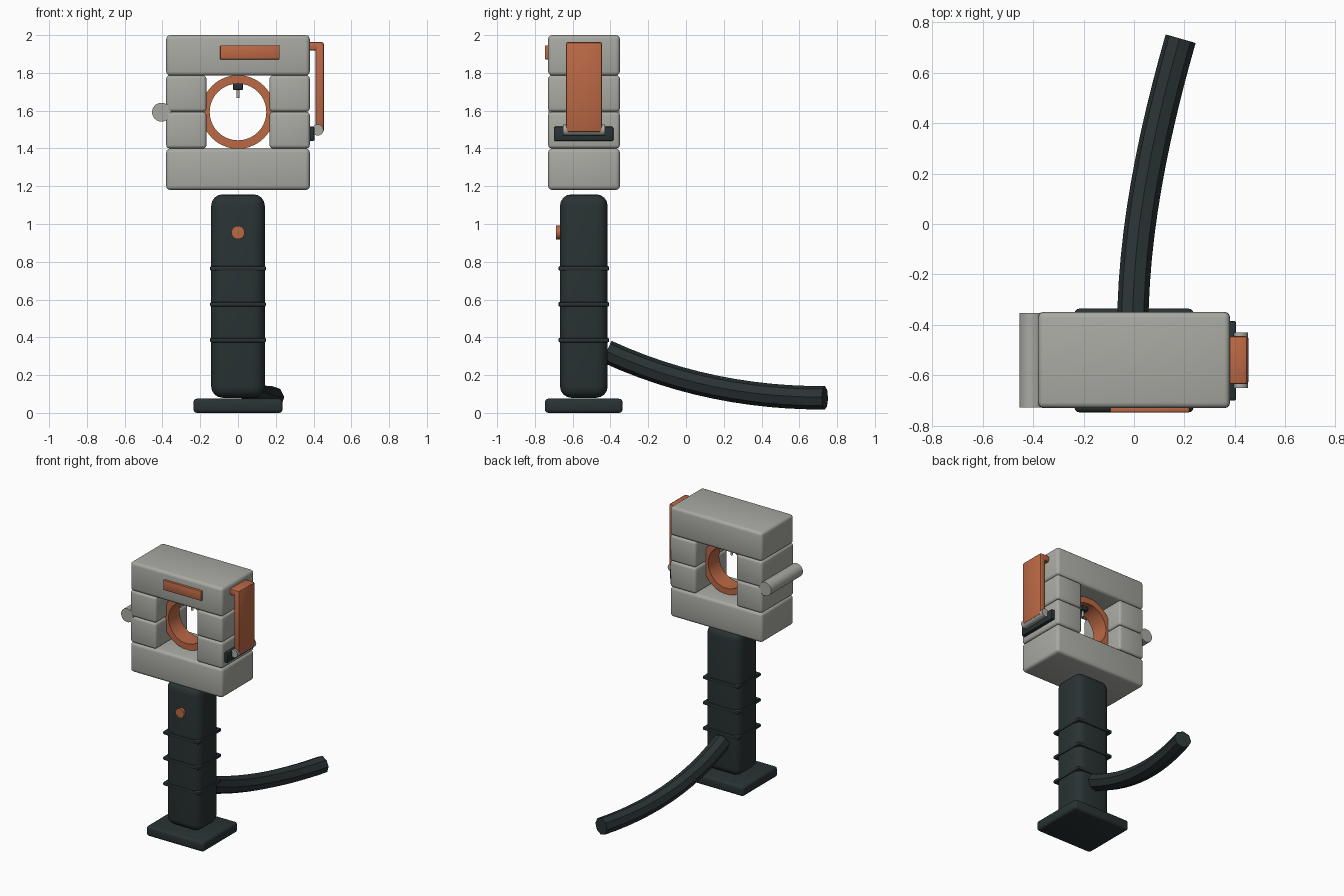
import bpy, math
from mathutils import Vector

if "Cube" in bpy.data.objects:
    bpy.data.objects.remove(bpy.data.objects["Cube"])


def mat(name, rgb):
    m = bpy.data.materials.new(name)
    m.diffuse_color = (*rgb, 1)
    m.use_nodes = True
    m.node_tree.nodes["Principled BSDF"].inputs["Base Color"].default_value = m.diffuse_color
    return m


GREY = mat("warm_grey", (0.40, 0.40, 0.37))
ORANGE = mat("burnt_orange", (0.50, 0.14, 0.06))
DARK = mat("dark_slate", (0.022, 0.032, 0.033))


def finish(o, name, m, bevel=0, segments=3):
    """Name, colour, round and shade a part."""
    o.name = name
    o.data.materials.append(m)
    if bevel:
        b = o.modifiers.new("round", 'BEVEL')
        b.width, b.segments, b.limit_method = bevel, segments, 'ANGLE'
        bpy.ops.object.modifier_apply(modifier="round")
    bpy.ops.object.shade_smooth_by_angle(angle=math.radians(35))
    return o


def box(name, x, y, z, m, bevel=0.015, segments=3):
    """Box from (min, max) ranges."""
    bpy.ops.mesh.primitive_cube_add(size=1, location=[sum(r) / 2 for r in (x, y, z)])
    o = bpy.context.object
    o.scale = [r[1] - r[0] for r in (x, y, z)]
    bpy.ops.object.transform_apply(location=False, rotation=False)
    return finish(o, name, m, bevel, segments)


def rod(name, loc, r, length, m, axis='Y', sides=24, bevel=0):
    rot = (math.pi / 2, 0, 0) if axis == 'Y' else (0, 0, 0)
    bpy.ops.mesh.primitive_cylinder_add(vertices=sides, radius=r, depth=length,
                                        location=loc, rotation=rot)
    return finish(bpy.context.object, name, m, bevel, 2)


# Head: two full-width blocks with paired blocks between them
BODY_Y = (-0.73, -0.35)
box("head_bottom_block", (-0.38, 0.38), BODY_Y, (1.18, 1.40), GREY, 0.022)
box("head_top_block", (-0.38, 0.38), BODY_Y, (1.785, 2.0), GREY, 0.022)
for side, x in (("left", (-0.38, -0.167)), ("right", (0.167, 0.38))):
    box("lower_block_" + side, x, BODY_Y, (1.40, 1.594), GREY, 0.018)
    box("upper_block_" + side, x, BODY_Y, (1.594, 1.787), GREY, 0.018)

# Ring in the opening: rectangular section spun around the y axis
N, CZ = 40, 1.593
section = [(0.15, -0.605), (0.195, -0.605), (0.195, -0.475), (0.15, -0.475)]
verts = [(r * math.cos(2 * math.pi * i / N), y, CZ + r * math.sin(2 * math.pi * i / N))
         for i in range(N) for r, y in section]
faces = [(4 * i + j, 4 * i + (j + 1) % 4,
          4 * ((i + 1) % N) + (j + 1) % 4, 4 * ((i + 1) % N) + j)
         for i in range(N) for j in range(4)]
me = bpy.data.meshes.new("opening_ring")
me.from_pydata(verts, [], faces)
ring = bpy.data.objects.new("opening_ring", me)
bpy.context.collection.objects.link(ring)
bpy.context.view_layer.objects.active = ring
bpy.ops.object.select_all(action='DESELECT')
ring.select_set(True)
bpy.ops.object.mode_set(mode='EDIT')
bpy.ops.mesh.select_all(action='SELECT')
bpy.ops.mesh.normals_make_consistent(inside=False)
bpy.ops.object.mode_set(mode='OBJECT')
finish(ring, "opening_ring", ORANGE)

# Small nozzle hanging inside the ring
box("nozzle_mount", (-0.026, 0.026), (-0.566, -0.514), (1.71, 1.75), DARK, 0.005, 2)
rod("nozzle_pin", (0, -0.54, 1.69), 0.009, 0.045, GREY, 'Z', 12)

# Side bar, front plate and lever assembly
rod("side_bar", (-0.405, -0.54, 1.592), 0.05, 0.375, GREY, sides=32)
box("front_plate", (-0.095, 0.22), (-0.747, -0.72), (1.872, 1.945), ORANGE, 0.004, 2)
box("lever_panel", (0.409, 0.455), (-0.635, -0.445), (1.485, 1.962), ORANGE, 0.012, 2)
box("lever_arm", (0.37, 0.45), (-0.635, -0.445), (1.918, 1.964), ORANGE, 0.01, 2)
rod("lever_pivot", (0.422, -0.54, 1.498), 0.03, 0.22, GREY, sides=20)
box("lever_bracket", (0.375, 0.405), (-0.70, -0.385), (1.44, 1.515), DARK, 0.006, 2)

# Handle with grip bands and a button
box("handle", (-0.142, 0.142), (-0.667, -0.415), (0.08, 1.157), DARK, 0.06, 4)
for i in range(3):
    z = 0.385 + 0.19 * i
    box("grip_band_%d" % (i + 1), (-0.148, 0.148), (-0.675, -0.407),
        (z - 0.012, z + 0.012), DARK, 0.007, 2)
rod("button", (0, -0.672, 0.955), 0.036, 0.03, ORANGE, sides=12)

# Foot
box("foot_plate", (-0.236, 0.236), (-0.747, -0.336), (0, 0.075), DARK, 0.018)

# Hose: eight-sided tube along one curve
cu = bpy.data.curves.new("hose", 'CURVE')
cu.dimensions = '3D'
cu.bevel_depth, cu.bevel_resolution = 0.062, 2
cu.use_fill_caps = True
cu.resolution_u = 12
sp = cu.splines.new('BEZIER')
sp.bezier_points.add(1)
a, b = sp.bezier_points
ends = [Vector((-0.005, -0.42, 0.325)), Vector((0.185, 0.735, 0.08))]
grips = [Vector((-0.005, -0.04, 0.15)), Vector((0.075, 0.35, 0.078))]
for p, co, g in zip((a, b), ends, grips):
    p.handle_left_type = p.handle_right_type = 'FREE'
    p.co = co
    p.handle_left = p.handle_right = g
a.handle_left, b.handle_right = 2 * ends[0] - grips[0], 2 * ends[1] - grips[1]
hose = bpy.data.objects.new("hose", cu)
bpy.context.collection.objects.link(hose)
bpy.ops.object.select_all(action='DESELECT')
hose.select_set(True)
bpy.context.view_layer.objects.active = hose
bpy.ops.object.convert(target='MESH')
finish(bpy.context.object, "hose", DARK)
